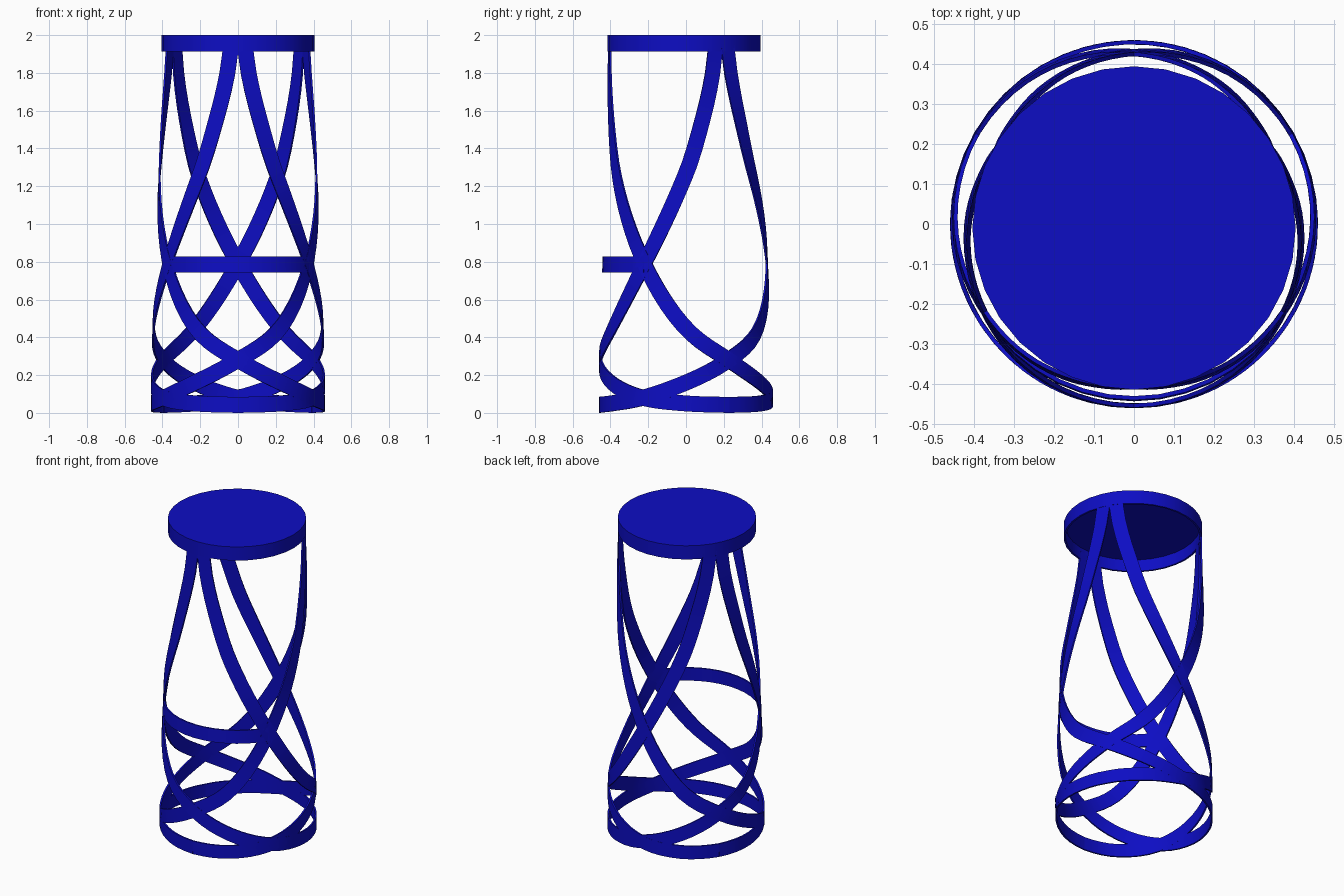
import bpy, bmesh, math
from mathutils import Vector

cube = bpy.data.objects.get("Cube")
if cube:
    bpy.data.objects.remove(cube, do_unlink=True)

BLUE = (0.004, 0.004, 0.55, 1.0)
WIDTH, THICK = 0.084, 0.01

blue = bpy.data.materials.new("deep blue lacquer")
blue.use_nodes = True
blue.diffuse_color = BLUE
blue.node_tree.nodes["Principled BSDF"].inputs["Base Color"].default_value = BLUE


def finish(bm, name):
    bmesh.ops.recalc_face_normals(bm, faces=bm.faces)
    mesh = bpy.data.meshes.new(name)
    bm.to_mesh(mesh)
    bm.free()
    obj = bpy.data.objects.new(name, mesh)
    bpy.context.collection.objects.link(obj)
    mesh.materials.append(blue)
    bpy.ops.object.select_all(action="DESELECT")
    obj.select_set(True)
    bpy.context.view_layer.objects.active = obj
    bpy.ops.object.shade_smooth_by_angle(angle=math.radians(35))
    return obj


def interpolate(table, t):
    """Smooth curve through (t, value) pairs."""
    i = max(k for k in range(len(table) - 1) if table[k][0] <= t or k == 0)

    def slope(k):
        a, b = table[max(k - 1, 0)], table[min(k + 1, len(table) - 1)]
        return (b[1] - a[1]) / (b[0] - a[0])
    (t0, v0), (t1, v1) = table[i], table[i + 1]
    h = t1 - t0
    u = (t - t0) / h
    return ((1 + 2 * u) * (1 - u) ** 2 * v0 + u * (1 - u) ** 2 * h * slope(i)
            + u * u * (3 - 2 * u) * v1 + u * u * (u - 1) * h * slope(i + 1))


# Outer radius of the flared frame by height
FLARE = [(0, 0.461), (0.25, 0.46), (0.45, 0.454), (0.8, 0.438),
         (1.2, 0.424), (1.5, 0.413), (2, 0.402)]
# Height of a ribbon by the angle it has turned
DROP = [(5, 1.96), (8, 1.8), (15, 1.59), (29, 1.27), (60, 0.79), (90, 0.45),
        (120, 0.28), (150, 0.16), (180, 0.08), (210, 0.05), (240, 0.042)]


def on_frame(angle, z, inset=0.0):
    r = interpolate(FLARE, z) - inset
    return Vector((r * math.cos(angle), r * math.sin(angle) - 0.005 * z, z))


def ribbon(name, path):
    """Flat strip wrapped on the frame along (angle, height) points."""
    bm = bmesh.new()
    rings = []
    for i, (angle, z) in enumerate(path):
        a, b = path[max(i - 1, 0)], path[min(i + 1, len(path) - 1)]
        r = interpolate(FLARE, z)
        along = Vector(((b[0] - a[0]) * r, b[1] - a[1])).normalized()
        da, dz = -along.y * WIDTH / 2 / r, along.x * WIDTH / 2
        corners = [(1, 0), (-1, 0), (-1, THICK), (1, THICK)]
        rings.append([bm.verts.new(on_frame(angle + s * da, min(max(z + s * dz, 0), 1.98), t))
                      for s, t in corners])
    for p, q in zip(rings, rings[1:]):
        for k in range(4):
            n = (k + 1) % 4
            bm.faces.new((p[k], p[n], q[n], q[k]))
    bm.faces.new(rings[0])
    bm.faces.new(rings[-1])
    return finish(bm, name)


# Six spiral ribbons: a mirrored pair from each of three points under the seat
STEPS = 44
for place, start in (("front", -90), ("left", 30), ("right", 150)):
    for turn, sign in (("counterclockwise", 1), ("clockwise", -1)):
        path = []
        for i in range(STEPS + 1):
            t = 5 + 235 * (i / STEPS) ** 1.4
            path.append((math.radians(start + sign * t), interpolate(DROP, t)))
        ribbon(f"{place}_{turn}_ribbon", path)

# Footrest between the two front crossings
ribbon("footrest", [(math.radians(-150 + 120 * i / 14), 0.785) for i in range(15)])

# Round seat: a shallow cap, open underneath
bm = bmesh.new()
profile = [(0, 2.0), (0.405, 2.0), (0.405, 1.912), (0.393, 1.912), (0.393, 1.988), (0, 1.988)]
verts = [bm.verts.new((r, 0, z)) for r, z in profile]
edges = [bm.edges.new(pair) for pair in zip(verts, verts[1:])]
bmesh.ops.spin(bm, geom=verts + edges, cent=(0, 0, 0), axis=(0, 0, 1),
               angle=math.tau, steps=32, use_duplicate=False)
bmesh.ops.remove_doubles(bm, verts=bm.verts, dist=0.0001)
bmesh.ops.translate(bm, verts=bm.verts, vec=(0, -0.01, 0))
finish(bm, "seat")
